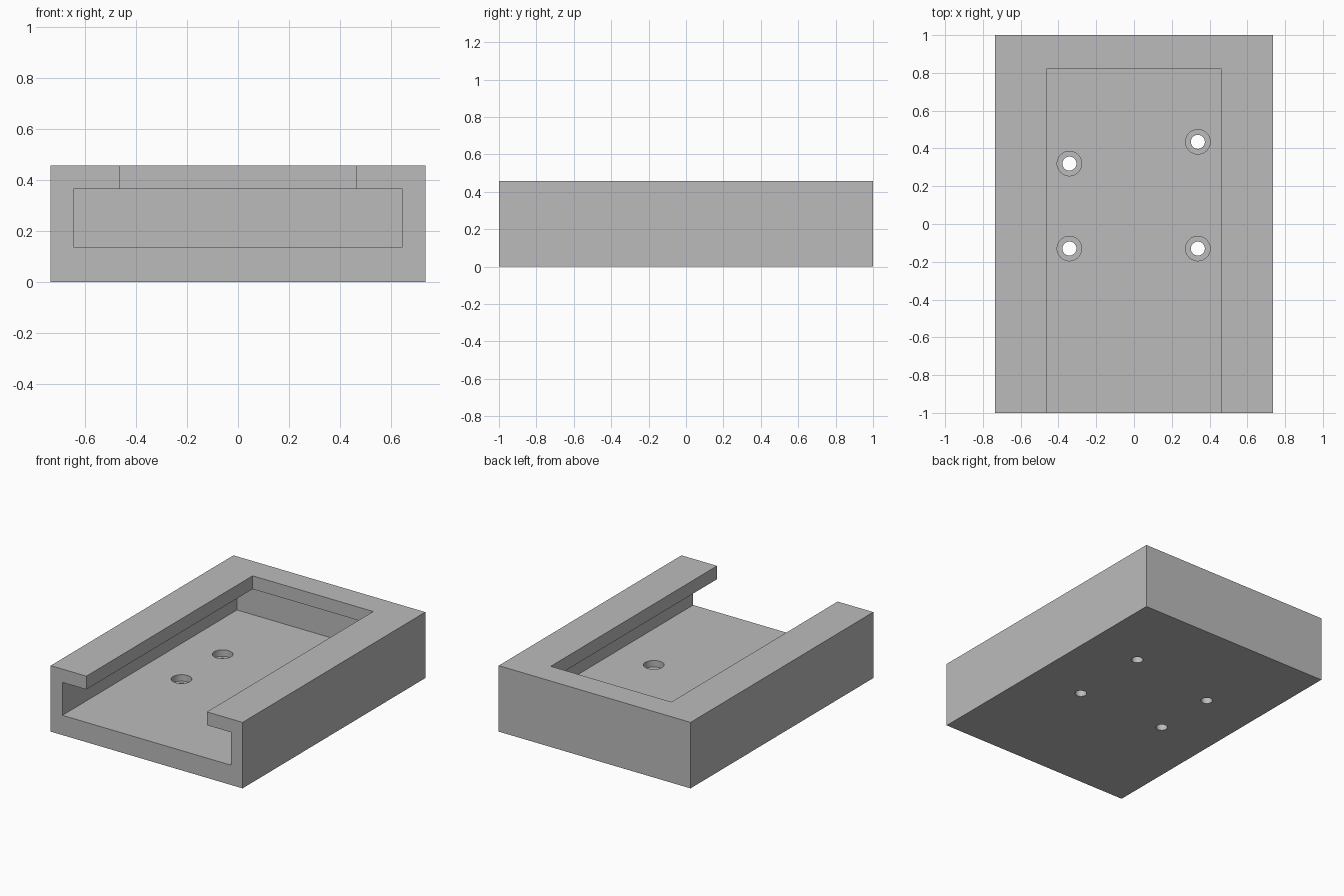
import bpy

default = bpy.data.objects.get("Cube")
if default:
    bpy.data.objects.remove(default, do_unlink=True)

grey = bpy.data.materials.new("plain_grey")
grey.use_nodes = True
colour = (0.5, 0.5, 0.5, 1)
grey.diffuse_color = colour
grey.node_tree.nodes["Principled BSDF"].inputs["Base Color"].default_value = colour


def box(name, half_x, y0, y1, z0, z1):
    """Box centred on x, spanning the given y and z ranges."""
    bpy.ops.mesh.primitive_cube_add(size=1, location=(0, (y0 + y1) / 2, (z0 + z1) / 2))
    ob = bpy.context.object
    ob.name = name
    ob.scale = (2 * half_x, y1 - y0, z1 - z0)
    bpy.ops.object.transform_apply(location=True, rotation=False, scale=True)
    ob.data.materials.append(grey)
    return ob


def cylinder(name, radius, x, y, z0, z1):
    bpy.ops.mesh.primitive_cylinder_add(vertices=48, radius=radius, depth=z1 - z0,
                                        location=(x, y, (z0 + z1) / 2))
    ob = bpy.context.object
    ob.name = name
    ob.data.materials.append(grey)
    return ob


def cut(target, cutter):
    mod = target.modifiers.new("cut", "BOOLEAN")
    mod.operation = "DIFFERENCE"
    mod.solver = "EXACT"
    mod.object = cutter
    bpy.context.view_layer.objects.active = target
    bpy.ops.object.modifier_apply(modifier=mod.name)
    bpy.data.objects.remove(cutter, do_unlink=True)


HEIGHT, FLOOR, LIP = 0.457, 0.137, 0.365

# Outer block, open at the front
holder = box("slide_in_holder", 0.735, -1, 1, 0, HEIGHT)

# Wide slot under the lips, then the narrower opening in the top
cut(holder, box("slot_cutter", 0.645, -1.2, 0.91, FLOOR, LIP))
cut(holder, box("opening_cutter", 0.462, -1.2, 0.82, LIP - 0.1, HEIGHT + 0.1))

# Screw holes with counterbores in the floor
for x, y in ((-0.342, 0.32), (-0.342, -0.13), (0.338, 0.435), (0.338, -0.13)):
    cut(holder, cylinder("bore_cutter", 0.065, x, y, FLOOR - 0.045, FLOOR + 0.1))
    cut(holder, cylinder("hole_cutter", 0.037, x, y, -0.1, FLOOR + 0.1))

# Smooth the hole walls, keep every edge sharp
bpy.ops.object.select_all(action="DESELECT")
holder.select_set(True)
bpy.context.view_layer.objects.active = holder
bpy.ops.object.shade_smooth_by_angle(angle=0.5)
